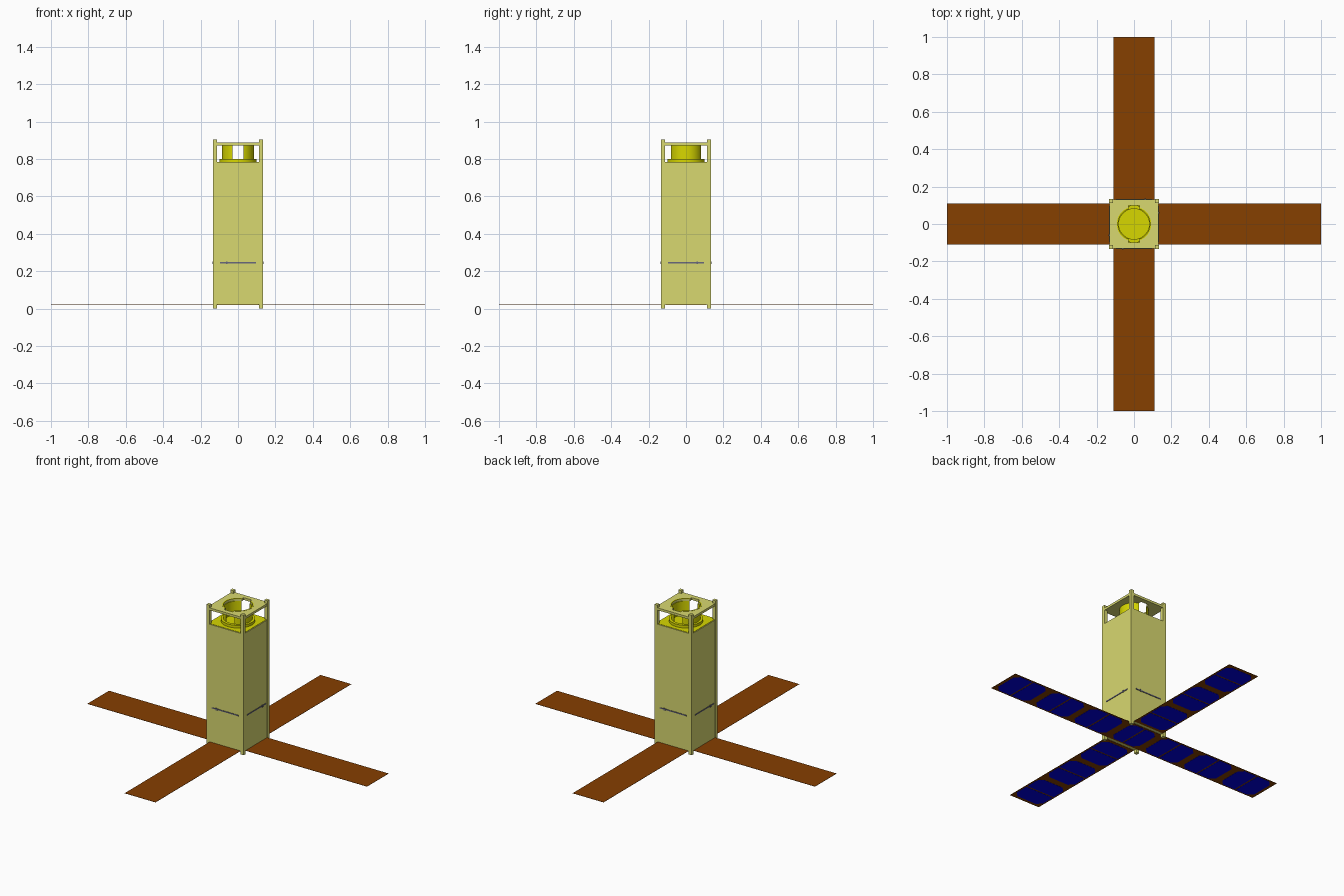
import bpy
import bmesh
from math import radians, sin, cos, atan2, asin, pi
from mathutils import Matrix, Vector

old = bpy.data.objects.get("Cube")
if old:
    bpy.data.objects.remove(old)


def material(name, rgb):
    m = bpy.data.materials.new(name)
    m.use_nodes = True
    m.diffuse_color = (*rgb, 1)
    m.node_tree.nodes["Principled BSDF"].inputs["Base Color"].default_value = (*rgb, 1)
    return m


KHAKI = material("khaki metal", (0.69, 0.69, 0.16))
YELLOW = material("yellow metal", (0.68, 0.68, 0))
BROWN = material("brown panel", (0.24, 0.05, 0))
BLUE = material("blue cell", (0, 0, 0.78))
GREY = material("slate grey", (0.14, 0.14, 0.2))


def finish(bm, name, mat):
    bmesh.ops.recalc_face_normals(bm, faces=bm.faces)
    mesh = bpy.data.meshes.new(name)
    bm.to_mesh(mesh)
    bm.free()
    mesh.materials.append(mat)
    ob = bpy.data.objects.new(name, mesh)
    bpy.context.collection.objects.link(ob)
    return ob


def box(name, mat, low, high, turn=0):
    low, high = Vector(low), Vector(high)
    bm = bmesh.new()
    bmesh.ops.create_cube(bm, size=1)
    bmesh.ops.scale(bm, vec=high - low, verts=bm.verts)
    bmesh.ops.translate(bm, vec=(low + high) / 2, verts=bm.verts)
    bm.transform(Matrix.Rotation(turn, 4, "Z"))
    return finish(bm, name, mat)


def wall(name, mat, angles, inner, outer, z0, z1, closed=True):
    """Solid wall between two radius functions, over a list of angles."""
    bm = bmesh.new()
    rings = []
    for a in angles:
        d = Vector((cos(a), sin(a), 0))
        rings.append([bm.verts.new(d * f(a) + Vector((0, 0, z)))
                      for f, z in ((inner, z0), (outer, z0), (outer, z1), (inner, z1))])
    count = len(rings)
    for i in range(count if closed else count - 1):
        a, b = rings[i], rings[(i + 1) % count]
        for k in range(4):
            n = (k + 1) % 4
            bm.faces.new((a[k], a[n], b[n], b[k]))
    if not closed:
        bm.faces.new(rings[0])
        bm.faces.new(rings[-1])
    return finish(bm, name, mat)


def smooth(ob):
    bpy.ops.object.select_all(action="DESELECT")
    ob.select_set(True)
    bpy.context.view_layer.objects.active = ob
    bpy.ops.object.shade_smooth_by_angle(angle=radians(30))


HALF = 0.131      # body half width
RAIL_OUT, RAIL_IN = 0.133, 0.111
DECK = 0.783
PANEL_Z, PANEL_T = 0.02, 0.0015
QUARTERS = [i * pi / 2 for i in range(4)]

# Body and deck under the top bay
box("body", KHAKI, (-HALF, -HALF, PANEL_Z + PANEL_T), (HALF, HALF, DECK - 0.002))
box("deck", YELLOW, (-0.126, -0.126, DECK - 0.002), (0.126, 0.126, DECK))

# Corner rails
for i, turn in enumerate(QUARTERS):
    box(f"corner_rail_{i + 1}", KHAKI, (RAIL_IN, RAIL_IN, 0), (RAIL_OUT, RAIL_OUT, 0.905), turn)

# Top plate with a round opening and two rectangular notches
SLOT, BORE, NOTCH = 0.03, 0.085, 0.1
edge = asin(SLOT / BORE)
tip = atan2(SLOT, NOTCH)


def from_y(a):
    return min(abs((a - c + pi) % (2 * pi) - pi) for c in (pi / 2, -pi / 2))


def keyhole(a):
    off = from_y(a)
    return NOTCH / cos(off) if off < tip + 0.001 else BORE


def square(a):
    return HALF / max(abs(cos(a)), abs(sin(a)))


steps = [radians(d) for d in range(0, 360, 5)]
corners = [(c + s * o) % (2 * pi) for c in (pi / 2, 3 * pi / 2) for s in (-1, 1) for o in (edge, tip)]
wall("top_plate", KHAKI, sorted(steps + corners), keyhole, square, 0.872, 0.887)

# Slotted ring: base flange, two curved walls and the narrow rims on the top plate
smooth(wall("ring_flange", YELLOW, steps, lambda a: 0.081, lambda a: 0.1, DECK, 0.8))
reach = pi / 2 - edge
for name, middle in (("left", 0), ("right", pi)):
    arc = [middle - reach + 2 * reach * i / 28 for i in range(29)]
    smooth(wall(f"ring_wall_{name}", YELLOW, arc, lambda a: 0.081, lambda a: BORE, 0.8, 0.873, False))
    smooth(wall(f"ring_rim_{name}", YELLOW, arc, lambda a: BORE, lambda a: 0.092, 0.886, 0.888, False))


# Solar cells: thin plates with clipped outer corners, facing down
def cell_pair(name, start, length, half, turn):
    gap, clip, thick = 0.005, 0.03, 0.001
    mid = start + length / 2
    bm = bmesh.new()
    for s in (-1, 1):
        near, far = mid + s * gap, mid + s * length / 2
        shape = [(near, -half), (far - s * clip, -half), (far, -half + clip),
                 (far, half - clip), (far - s * clip, half), (near, half)]
        face = bm.faces.new([bm.verts.new((x, y, PANEL_Z)) for x, y in shape])
        top = bmesh.ops.extrude_face_region(bm, geom=[face])["geom"]
        bmesh.ops.translate(bm, vec=(0, 0, -thick),
                            verts=[v for v in top if isinstance(v, bmesh.types.BMVert)])
    bm.transform(Matrix.Rotation(turn, 4, "Z"))
    finish(bm, name, BLUE)


# Four deployed panels, each with three pairs of cells, and an antenna strip per side
for i, turn in enumerate(QUARTERS):
    n = i + 1
    box(f"solar_panel_{n}", BROWN, (HALF, -0.11, PANEL_Z), (1, 0.11, PANEL_Z + PANEL_T), turn)
    for k in range(3):
        cell_pair(f"cell_pair_{n}_{k + 1}", 0.15 + k * 0.292, 0.246, 0.1, turn)
    box(f"antenna_strip_{n}", GREY, (HALF, -0.095, 0.242), (HALF + 0.003, 0.095, 0.249), turn)
    side = 0.06 if i % 2 == 0 else -0.06
    box(f"antenna_mount_{n}", GREY, (HALF, side - 0.005, 0.239),
        (HALF + 0.005, side + 0.005, 0.252), turn)

# Bottom plate with its own pair of cells
box("bottom_plate", BROWN, (-HALF, -0.11, PANEL_Z), (HALF, 0.11, PANEL_Z + PANEL_T))
cell_pair("bottom_cell_pair", -0.1, 0.2, 0.1, 0)
